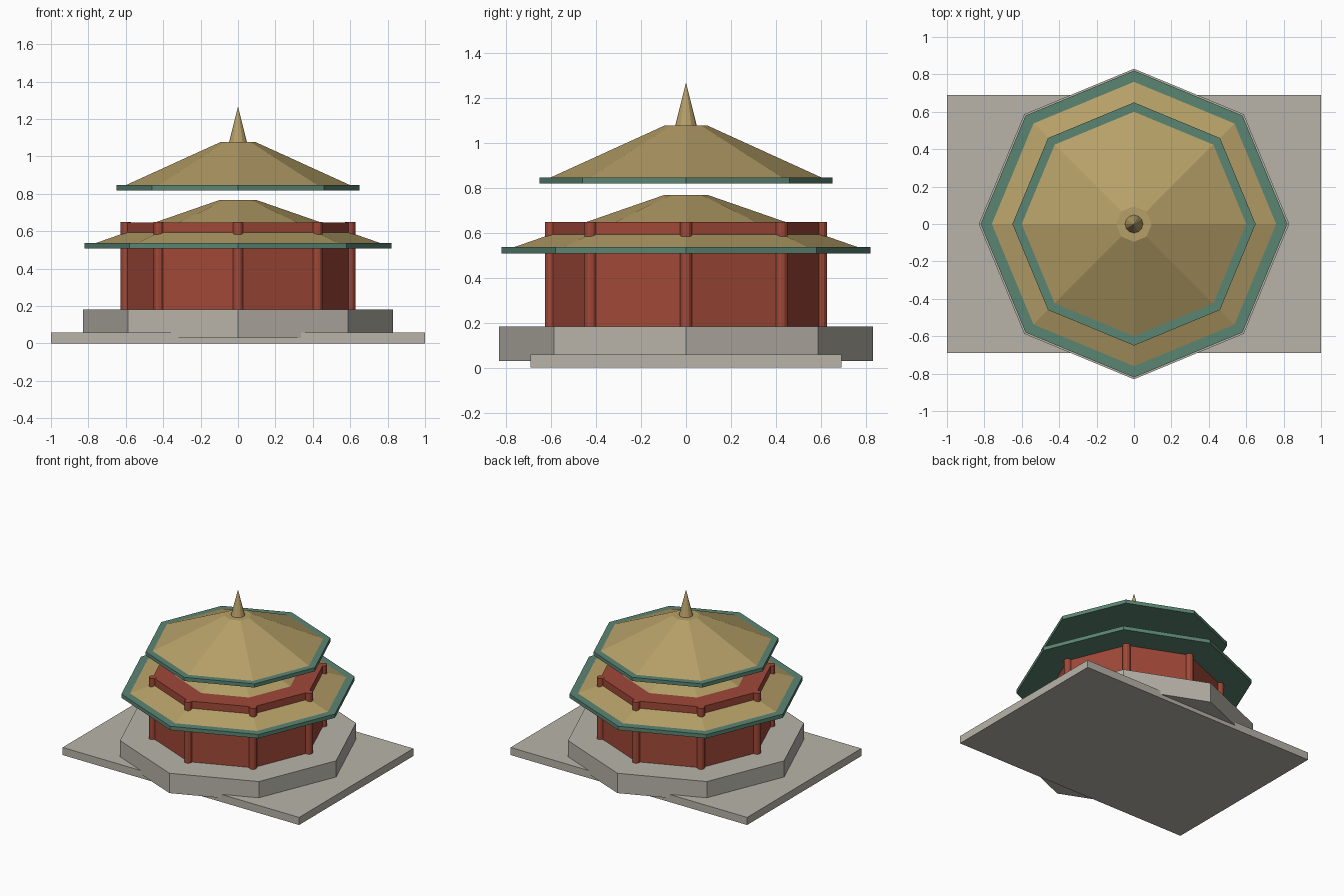
import bpy, bmesh, math
from mathutils import Matrix

if "Cube" in bpy.data.objects:
    bpy.data.objects.remove(bpy.data.objects["Cube"])


def material(name, rgb):
    m = bpy.data.materials.new(name)
    m.diffuse_color = (*rgb, 1)
    m.use_nodes = True
    m.node_tree.nodes["Principled BSDF"].inputs["Base Color"].default_value = m.diffuse_color
    return m


stone = material("grey_stone", (0.48, 0.455, 0.40))
red = material("red_lacquer", (0.35, 0.065, 0.039))
green = material("green_trim", (0.102, 0.235, 0.17))
gold = material("gold_tile", (0.47, 0.352, 0.138))


def finish(name, bm, mat):
    mesh = bpy.data.meshes.new(name)
    bm.to_mesh(mesh)
    bm.free()
    mesh.materials.append(mat)
    ob = bpy.data.objects.new(name, mesh)
    bpy.context.collection.objects.link(ob)
    return ob


def frustum(name, mat, z0, z1, r0, r1=None, sides=8, at=(0, 0)):
    """Capped prism, frustum or cone with a corner on the x axis."""
    bm = bmesh.new()
    top = r0 if r1 is None else r1
    bmesh.ops.create_cone(bm, cap_ends=True, segments=sides, radius1=r0,
                          radius2=top, depth=z1 - z0,
                          matrix=Matrix.Translation((*at, (z0 + z1) / 2)))
    if top == 0:
        bmesh.ops.remove_doubles(bm, verts=bm.verts, dist=1e-5)
    return finish(name, bm, mat)


# Rectangular ground slab
bm = bmesh.new()
bmesh.ops.create_cube(bm, size=1, matrix=Matrix.Translation((0, 0, 0.029))
                      @ Matrix.Diagonal((2, 1.38, 0.058, 1)))
finish("ground_slab", bm, stone)

# Octagonal terrace and hall
frustum("terrace", stone, 0.03, 0.182, 0.83)
frustum("hall_walls", red, 0.182, 0.647, 0.60)

# Columns at the hall corners
for i in range(8):
    a = i * math.pi / 4
    frustum(f"column_{i + 1}", red, 0.182, 0.648, 0.027, sides=12,
            at=(0.6 * math.cos(a), 0.6 * math.sin(a)))

# Two roof tiers, each a green eave under a gold tiled roof
for tier, z0, z1, z2, eave, foot in (("lower", 0.508, 0.537, 0.768, 0.82, 0.76),
                                     ("upper", 0.818, 0.846, 1.076, 0.65, 0.60)):
    frustum(f"{tier}_eave", green, z0, z1, eave)
    frustum(f"{tier}_roof", gold, z1, z2, foot, 0.095)

# Finial spire
frustum("spire", gold, 1.076, 1.268, 0.048, 0, sides=12)
